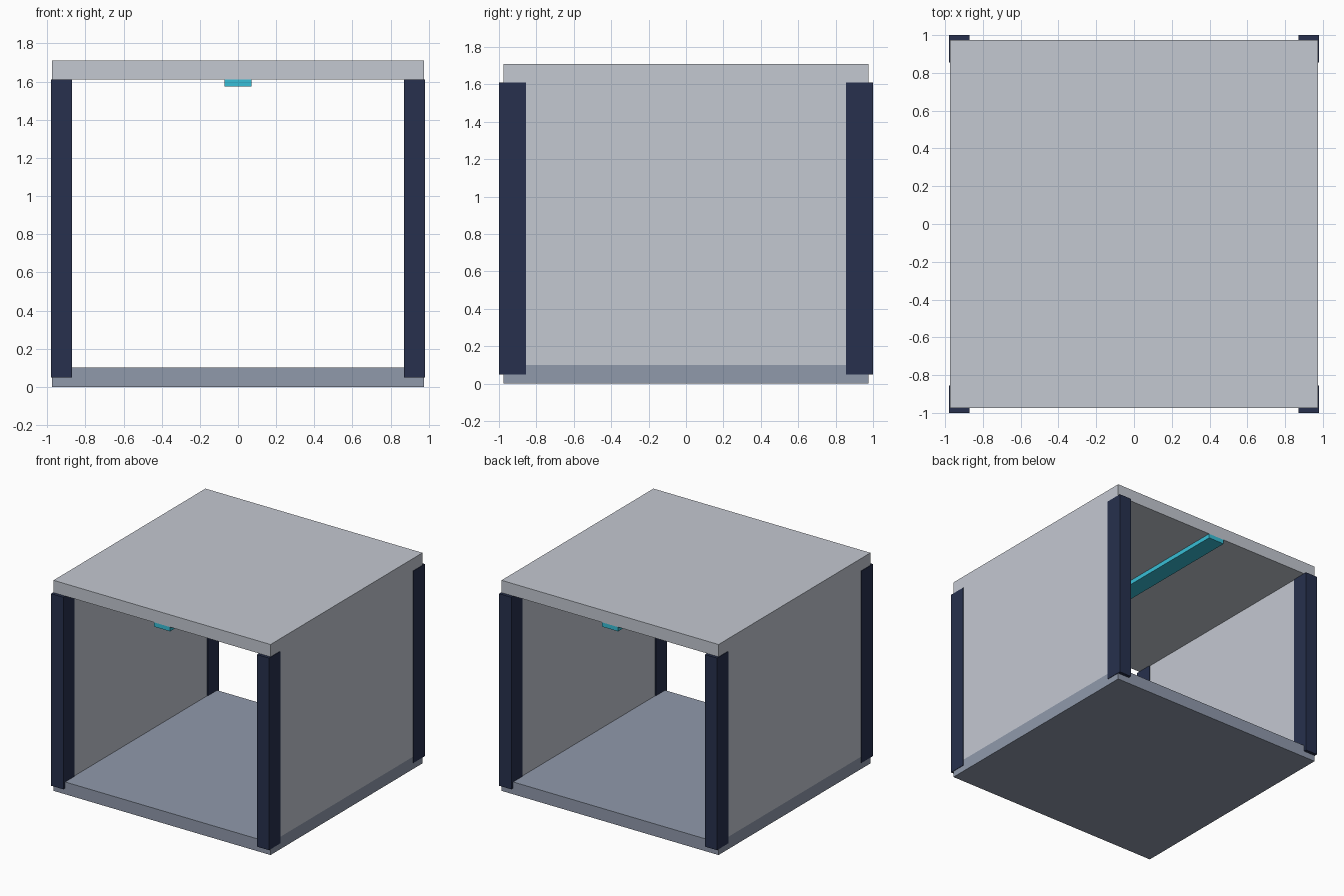
import bpy

if "Cube" in bpy.data.objects:
    bpy.data.objects.remove(bpy.data.objects["Cube"])


def material(name, rgb):
    mat = bpy.data.materials.new(name)
    mat.diffuse_color = (*rgb, 1.0)
    mat.use_nodes = True
    mat.node_tree.nodes["Principled BSDF"].inputs["Base Color"].default_value = mat.diffuse_color
    return mat


def box(name, lo, hi, mat=None):
    """Axis-aligned box between two opposite corners."""
    bpy.ops.mesh.primitive_cube_add(size=1, location=[(a + b) / 2 for a, b in zip(lo, hi)])
    obj = bpy.context.object
    obj.name = name
    obj.scale = [b - a for a, b in zip(lo, hi)]
    bpy.ops.object.transform_apply(location=False, rotation=False, scale=True)
    if mat:
        obj.data.materials.append(mat)
    return obj


panel = material("panel_grey", (0.55, 0.58, 0.64))
deck = material("floor_slate", (0.28, 0.32, 0.41))
navy = material("post_navy", (0.02, 0.03, 0.075))
cyan = material("light_cyan", (0.04, 0.52, 0.68))

HALF = 0.975      # half width of floor and roof
THICK = 0.10      # slab and wall thickness
CEIL = 1.61       # underside of the roof

# Floor and roof slabs
box("floor", (-HALF, -HALF, 0), (HALF, HALF, THICK), deck)
box("roof", (-HALF, -HALF, CEIL), (HALF, HALF, CEIL + THICK), panel)

# Ceiling light strip running the full length
box("ceiling_light", (-0.072, -HALF, CEIL - 0.035), (0.072, HALF, CEIL), cyan)

for sx, side in ((-1, "left"), (1, "right")):
    # Side walls between floor and roof
    xs = sorted((sx * HALF, sx * (HALF - THICK)))
    box(f"{side}_wall", (xs[0], -HALF, THICK), (xs[1], HALF, CEIL), panel)

    # Corner posts, standing slightly proud of the panels
    for sy, end in ((-1, "front"), (1, "back")):
        px = sorted((sx * 0.87, sx * 0.979))
        py = sorted((sy * 0.855, sy * 1.0))
        box(f"{end}_{side}_post", (px[0], py[0], 0.05), (px[1], py[1], CEIL), navy)
